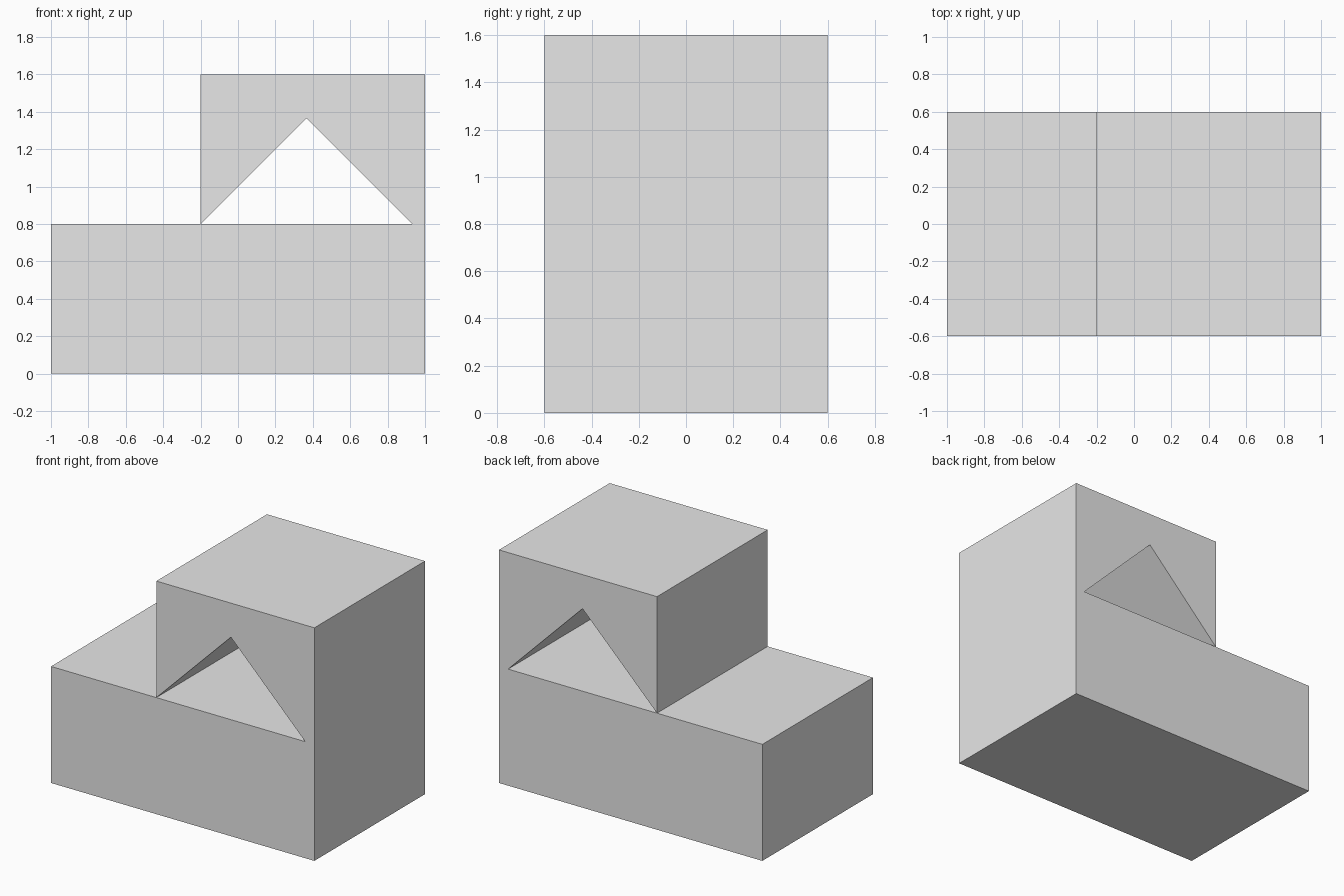
import bpy
import bmesh

cube = bpy.data.objects.get("Cube")
if cube:
    bpy.data.objects.remove(cube, do_unlink=True)

# Single light grey material
GREY = (0.8, 0.8, 0.8, 1.0)
grey = bpy.data.materials.new("light_grey")
grey.use_nodes = True
grey.diffuse_color = GREY
grey.node_tree.nodes["Principled BSDF"].inputs["Base Color"].default_value = GREY

HALF_DEPTH = 0.6


def extrude_profile(name, profile):
    """Extrude an x-z outline along the full depth of the model."""
    bm = bmesh.new()
    face = bm.faces.new([bm.verts.new((x, -HALF_DEPTH, z)) for x, z in profile])
    result = bmesh.ops.extrude_face_region(bm, geom=[face])
    moved = [v for v in result["geom"] if isinstance(v, bmesh.types.BMVert)]
    bmesh.ops.translate(bm, verts=moved, vec=(0, 2 * HALF_DEPTH, 0))
    bmesh.ops.recalc_face_normals(bm, faces=bm.faces)
    mesh = bpy.data.meshes.new(name)
    bm.to_mesh(mesh)
    bm.free()
    mesh.materials.append(grey)
    obj = bpy.data.objects.new(name, mesh)
    bpy.context.collection.objects.link(obj)
    return obj


# Stepped block whose upper step is pierced by a triangular tunnel;
# the tunnel's left corner meets the foot of the step
extrude_profile("stepped_block", [
    (-1, 0), (1, 0), (1, 1.6), (-0.2, 1.6), (-0.2, 0.8),
    (0.366, 1.366), (0.931, 0.8), (-0.2, 0.8), (-1, 0.8),
])
